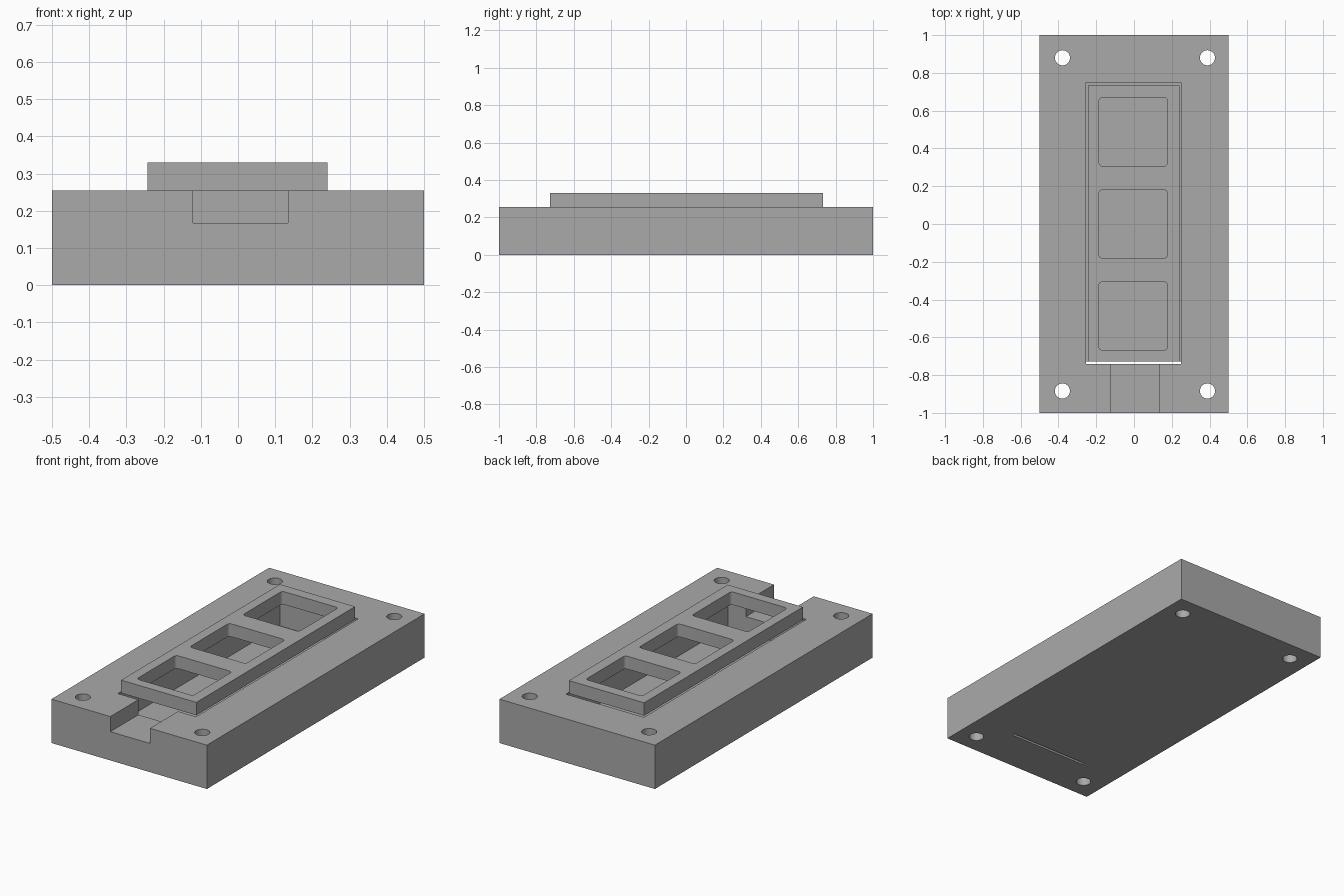
import bpy, bmesh
from math import pi, cos, sin

cube = bpy.data.objects.get("Cube")
if cube:
    bpy.data.objects.remove(cube, do_unlink=True)

grey = bpy.data.materials.new("plain grey")
grey.use_nodes = True
colour = (0.4, 0.4, 0.4, 1)
grey.diffuse_color = colour
grey.node_tree.nodes["Principled BSDF"].inputs["Base Color"].default_value = colour


def prism(name, outline, z0, z1):
    """Extrude a flat outline from z0 up to z1."""
    bm = bmesh.new()
    face = bm.faces.new([bm.verts.new((x, y, z0)) for x, y in outline])
    top = bmesh.ops.extrude_face_region(bm, geom=[face])["geom"]
    verts = [v for v in top if isinstance(v, bmesh.types.BMVert)]
    bmesh.ops.translate(bm, vec=(0, 0, z1 - z0), verts=verts)
    bmesh.ops.recalc_face_normals(bm, faces=bm.faces)
    mesh = bpy.data.meshes.new(name)
    bm.to_mesh(mesh)
    bm.free()
    mesh.materials.append(grey)
    ob = bpy.data.objects.new(name, mesh)
    bpy.context.collection.objects.link(ob)
    return ob


def rect(x0, x1, y0, y1):
    return [(x0, y0), (x1, y0), (x1, y1), (x0, y1)]


def arc(cx, cy, r, start, end, n):
    return [(cx + r * cos(start + (end - start) * i / n),
             cy + r * sin(start + (end - start) * i / n)) for i in range(n + 1)]


def rounded_rect(x0, x1, y0, y1, r):
    corners = [(x1 - r, y1 - r), (x0 + r, y1 - r), (x0 + r, y0 + r), (x1 - r, y0 + r)]
    return [p for i, (cx, cy) in enumerate(corners)
            for p in arc(cx, cy, r, i * pi / 2, (i + 1) * pi / 2, 4)]


def cut(target, cutter):
    mod = target.modifiers.new(cutter.name, 'BOOLEAN')
    mod.operation = 'DIFFERENCE'
    mod.solver = 'EXACT'
    mod.object = cutter
    cutter.hide_render = True
    cutter.hide_viewport = True
    cutter.display_type = 'WIRE'


BASE_TOP, LID_TOP, FLOOR, CHANNEL = 0.255, 0.33, 0.08, 0.167
LOW, HIGH = -0.1, 0.5

# Base block with pocket, cable channel and floor slit
base = prism("base_block", rect(-0.5, 0.5, -1, 1), 0, BASE_TOP)
cut(base, prism("pocket_cutter", rect(-0.253, 0.25, -0.742, 0.748), FLOOR, HIGH))
cut(base, prism("channel_cutter", rect(-0.121, 0.134, -1.1, -0.7), CHANNEL, HIGH))
cut(base, prism("slit_cutter", rect(-0.253, 0.25, -0.742, -0.727), LOW, HIGH))

# Corner screw holes
for x in (-0.379, 0.389):
    for y in (-0.884, 0.88):
        cut(base, prism("screw_hole_cutter", arc(x, y, 0.04, 0, 2 * pi, 32)[:-1], LOW, HIGH))

# Lid with three rounded windows
lid = prism("lid", rect(-0.243, 0.241, -0.727, 0.732), BASE_TOP, LID_TOP)
for y in (-0.487, 0, 0.488):
    cut(lid, prism("window_cutter",
                   rounded_rect(-0.185, 0.177, y - 0.181, y + 0.181, 0.018), LOW, HIGH))

# Smooth round walls while keeping sharp edges
for ob in (base, lid):
    bpy.ops.object.select_all(action='DESELECT')
    ob.select_set(True)
    bpy.context.view_layer.objects.active = ob
    for mod in list(ob.modifiers):
        bpy.ops.object.modifier_apply(modifier=mod.name)
    bpy.ops.object.shade_smooth_by_angle(angle=pi / 6)

for ob in list(bpy.data.objects):
    if ob.name.split(".")[0].endswith("_cutter"):
        bpy.data.objects.remove(ob, do_unlink=True)
